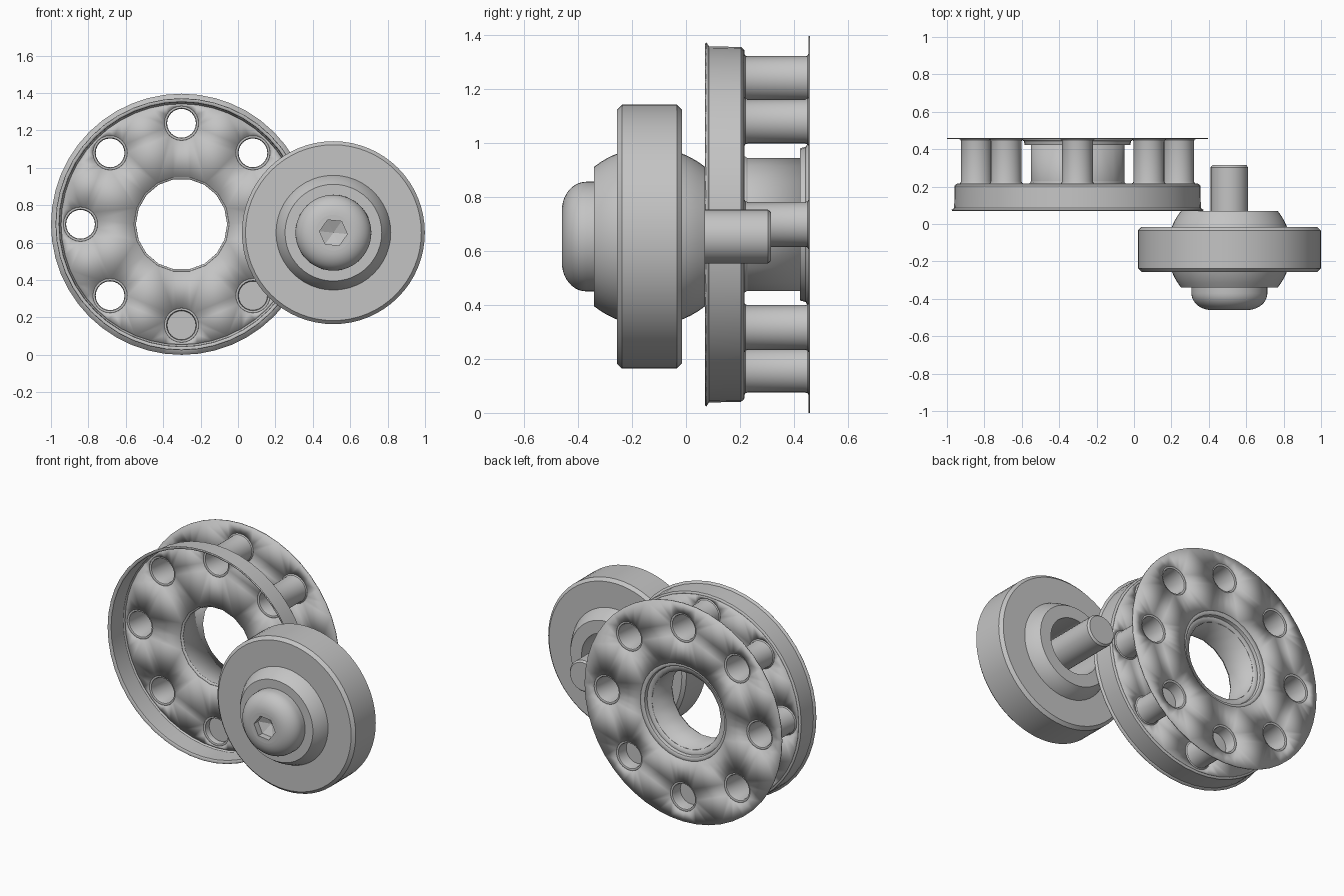
import bpy, bmesh
from math import sin, cos, pi, sqrt

cube = bpy.data.objects.get("Cube")
if cube:
    bpy.data.objects.remove(cube)

grey = bpy.data.materials.new("plain_grey")
grey.use_nodes = True
colour = (0.55, 0.55, 0.55, 1)
grey.diffuse_color = colour
grey.node_tree.nodes["Principled BSDF"].inputs["Base Color"].default_value = colour

WHEEL = (-0.302, 0.698)    # x, z of the drilled wheel
ROLLER = (0.51, 0.653)     # x, z of the roller
SHEET = 0.006


def finish(name, bm, sheet=False, smooth=True):
    bmesh.ops.remove_doubles(bm, verts=bm.verts, dist=1e-5)
    bmesh.ops.recalc_face_normals(bm, faces=bm.faces)
    mesh = bpy.data.meshes.new(name)
    bm.to_mesh(mesh)
    bm.free()
    mesh.materials.append(grey)
    obj = bpy.data.objects.new(name, mesh)
    bpy.context.collection.objects.link(obj)
    if sheet:
        mod = obj.modifiers.new("thickness", "SOLIDIFY")
        mod.thickness = SHEET
        mod.offset = 0
    if smooth:
        bpy.ops.object.select_all(action="DESELECT")
        obj.select_set(True)
        bpy.context.view_layer.objects.active = obj
        bpy.ops.object.shade_smooth_by_angle(angle=0.5)
    return obj


def ring(bm, centre, r, y, n, phase=0.0):
    return [bm.verts.new((centre[0] + r * cos(phase + 2 * pi * i / n), y,
                          centre[1] + r * sin(phase + 2 * pi * i / n))) for i in range(n)]


def lathe(name, centre, profile, n=48, closed=False, sheet=False, phase=0.0, smooth=True):
    """Turn a profile of (radius, y) points about an axis along y."""
    bm = bmesh.new()
    rings = [ring(bm, centre, r, y, n, phase) for r, y in profile]
    pairs = list(zip(rings, rings[1:]))
    if closed:
        pairs.append((rings[-1], rings[0]))
    for a, b in pairs:
        for i in range(n):
            j = (i + 1) % n
            bm.faces.new((a[i], a[j], b[j], b[i]))
    return finish(name, bm, sheet, smooth)


def pierced_disc(name, y, loops, sheet=False):
    """Flat disc bounded by circles given as (centre, radius, sides, phase)."""
    bm = bmesh.new()
    edges = []
    for centre, r, n, phase in loops:
        vs = ring(bm, centre, r, y, n, phase)
        edges += [bm.edges.new((vs[i], vs[(i + 1) % n])) for i in range(n)]
    bmesh.ops.triangle_fill(bm, use_beauty=True, edges=edges, normal=(0, -1, 0))
    return finish(name, bm, sheet)


# Drilled wheel: dish floor and thin back plate joined by tubes
holes = [(WHEEL[0] + 0.54 * cos(k * pi / 4), WHEEL[1] + 0.54 * sin(k * pi / 4))
         for k in range(8)]
FLOOR, BACK = 0.213, 0.457
hole_loops = [(h, 0.092, 24, 0) for h in holes]
pierced_disc("dish_floor", FLOOR,
             [(WHEEL, 0.645, 48, 0), (WHEEL, 0.255, 18, 0)] + hole_loops, True)
pierced_disc("back_plate", BACK,
             [(WHEEL, 0.698, 48, 0), (WHEEL, 0.305, 36, 0)] + hole_loops, True)
lathe("dish_rim", WHEEL,
      [(0.672, 0.073), (0.657, 0.084), (0.654, 0.203), (0.645, FLOOR)], sheet=True)
lathe("centre_sleeve", WHEEL,
      [(0.255, FLOOR), (0.247, 0.226), (0.247, 0.425)], 18, sheet=True)
lathe("sleeve_step", WHEEL,
      [(0.245, 0.425), (0.28, 0.425), (0.285, 0.445), (0.305, BACK)], 36, sheet=True)

for k, h in enumerate(holes):
    lathe(f"tube_{k + 1}", h,
          [(0.092, FLOOR), (0.083, 0.218), (0.08, 0.228),
           (0.08, 0.442), (0.083, 0.452), (0.092, BACK)], 24, sheet=True)

# Plugs in the two lowest tubes towards the roller
for k in (6, 7):
    lathe(f"tube_plug_{k}", holes[k], [(0, 0.25), (0.08, 0.25), (0.08, 0.38), (0, 0.38)], 24)

# Roller: chamfered tyre around a truncated ball
MID = -0.135
lathe("roller_tyre", ROLLER,
      [(0.295, -0.256), (0.47, -0.256), (0.489, -0.237),
       (0.489, -0.034), (0.47, -0.015), (0.295, -0.015)], 64, closed=True)

R, HALF, BORE = 0.33, 0.205, 0.18
ball = [(sqrt(R * R - t * t), MID + t)
        for t in (HALF * (i / 8 - 1) for i in range(17))]
lathe("ball_hub", ROLLER,
      [(BORE, MID - HALF)] + ball + [(BORE, MID + HALF)], closed=True)

# Rounded bolt head with hex socket
TOP, FLAT, HEAD = -0.46, 0.095, 0.203
dome = [(FLAT + (HEAD - FLAT) * cos(a), -0.37 + (TOP + 0.37) * sin(a))
        for a in (pi / 2 * i / 10 for i in range(11))]
lathe("bolt_head", ROLLER, [(0, MID - HALF), (HEAD, MID - HALF)] + dome)
pierced_disc("bolt_head_face", TOP, [(ROLLER, FLAT, 48, 0), (ROLLER, 0.075, 6, -0.1)])
lathe("hex_socket", ROLLER, [(0.075, TOP), (0.075, TOP + 0.04), (0, TOP + 0.07)],
      6, phase=-0.1, smooth=False)

# Bolt shank
lathe("bolt_shank", ROLLER,
      [(0.1, MID - HALF), (0.1, 0.303), (0.09, 0.315), (0, 0.315)], 32)
